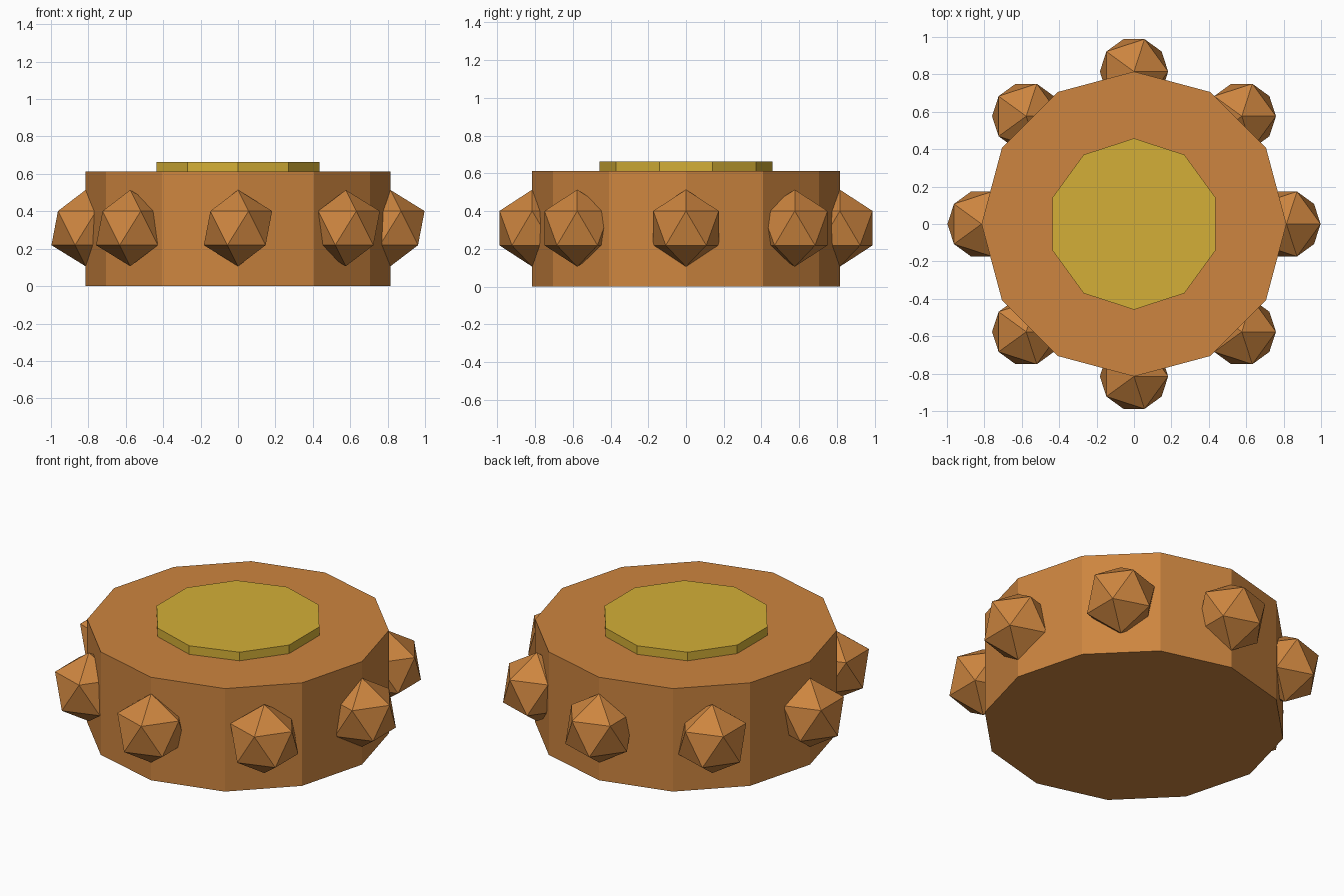
import bpy
from math import cos, sin, pi

cube = bpy.data.objects.get("Cube")
if cube:
    bpy.data.objects.remove(cube, do_unlink=True)


def make_material(name, rgb):
    mat = bpy.data.materials.new(name)
    mat.use_nodes = True
    mat.diffuse_color = (*rgb, 1)
    mat.node_tree.nodes["Principled BSDF"].inputs["Base Color"].default_value = (*rgb, 1)
    return mat


def finish(name, mat):
    obj = bpy.context.object
    obj.name = obj.data.name = name
    obj.data.materials.append(mat)
    return obj


def disc(name, sides, radius, bottom, top, mat):
    bpy.ops.mesh.primitive_cylinder_add(
        vertices=sides, radius=radius, depth=top - bottom,
        location=(0, 0, (bottom + top) / 2))
    return finish(name, mat)


copper = make_material("copper_brown", (0.61, 0.235, 0.05))
gold = make_material("gold", (0.658, 0.429, 0.038))

BODY_RADIUS = 0.815
BODY_TOP = 0.612
STUD_COUNT = 8

# Twelve-sided drum with a thin ten-sided plate on top
disc("drum_body", 12, BODY_RADIUS, 0, BODY_TOP, copper)
disc("top_plate", 10, 0.458, BODY_TOP, 0.663, gold)

# Faceted studs around the rim, all facing the same way
for i in range(STUD_COUNT):
    angle = 2 * pi * i / STUD_COUNT
    bpy.ops.mesh.primitive_ico_sphere_add(
        subdivisions=1, radius=0.204,
        location=(BODY_RADIUS * cos(angle), BODY_RADIUS * sin(angle), 0.31))
    finish(f"rim_stud_{i + 1}", copper)
